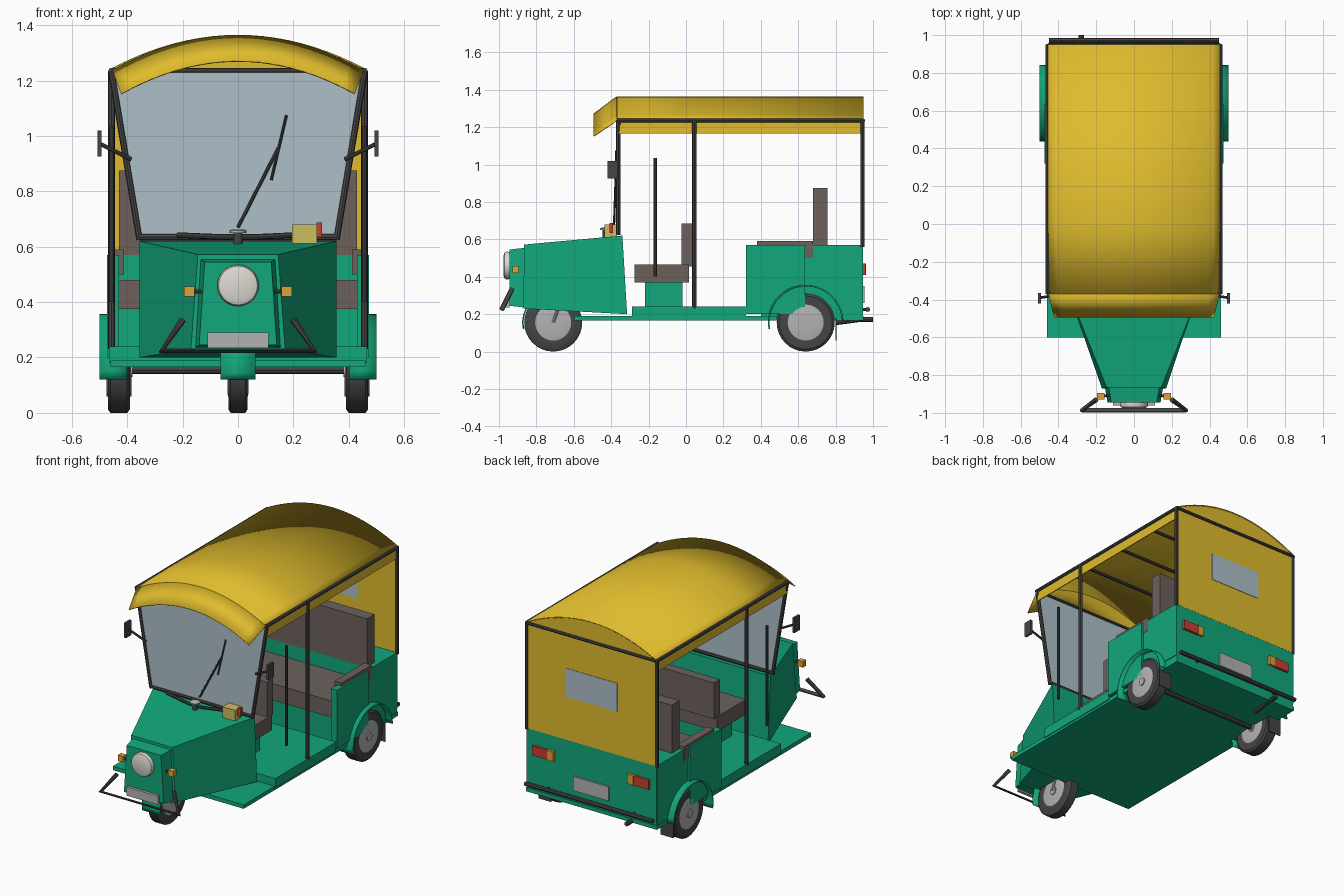
import bpy, bmesh, math
from mathutils import Matrix

if "Cube" in bpy.data.objects:
    bpy.data.objects.remove(bpy.data.objects["Cube"])

COLORS = {
    "green": (0.006, 0.39, 0.2), "yellow": (0.74, 0.5, 0.026), "brown": (0.15, 0.12, 0.108),
    "dark": (0.06, 0.06, 0.06), "light": (0.45, 0.45, 0.45), "glass": (0.42, 0.53, 0.58),
    "orange": (0.74, 0.36, 0.04), "red": (0.58, 0.05, 0.03), "cream": (0.6, 0.52, 0.12),
    "lamp": (0.72, 0.7, 0.64)}
MATS = {}
for key, c in COLORS.items():
    MATS[key] = bpy.data.materials.new(key + "_paint")
    MATS[key].diffuse_color = (*c, 1)


def add(name, mesh, color):
    ob = bpy.data.objects.new(name, mesh)
    bpy.context.collection.objects.link(ob)
    mesh.materials.clear()
    mesh.materials.append(MATS[color])
    return ob


def loft(name, rings, color, closed=True, thick=0):
    """Bridge rings of points; closed rings get end caps, open ones become sheets."""
    bm = bmesh.new()
    vs = [[bm.verts.new(p) for p in r] for r in rings]
    n = len(rings[0])
    for a, b in zip(vs, vs[1:]):
        for i in range(n if closed else n - 1):
            j = (i + 1) % n
            bm.faces.new((a[i], a[j], b[j], b[i]))
    if closed:
        bm.faces.new(vs[0])
        bm.faces.new(vs[-1])
    bmesh.ops.recalc_face_normals(bm, faces=bm.faces)
    me = bpy.data.meshes.new(name)
    bm.to_mesh(me)
    bm.free()
    ob = add(name, me, color)
    if thick:
        ob.modifiers.new("thickness", "SOLIDIFY").thickness = thick
        ob.modifiers["thickness"].offset = 0
    return ob


def box(name, x, y, z, color):
    rings = [[(a, y[0], z[0]), (a, y[1], z[0]), (a, y[1], z[1]), (a, y[0], z[1])] for a in x]
    return loft(name, rings, color)


def pair(name, x, y, z, color):
    for s, side in ((1, "right"), (-1, "left")):
        box(f"{name}_{side}", (s * x[0], s * x[1]), y, z, color)


def lathe(name, profile, centre, axis, color, n=32):
    """Revolve (offset, radius) pairs about the axis through centre."""
    rings = []
    for o, r in profile:
        ring = []
        for i in range(n):
            a = 2 * math.pi * i / n
            u, v = r * math.cos(a), r * math.sin(a)
            p = {"x": (o, u, v), "y": (u, o, v), "z": (u, v, o)}[axis]
            ring.append([c + d for c, d in zip(centre, p)])
        rings.append(ring)
    return loft(name, rings, color)


def tube(name, pts, r, color="dark"):
    cu = bpy.data.curves.new(name + "_path", "CURVE")
    cu.dimensions = "3D"
    cu.bevel_depth, cu.bevel_resolution, cu.use_fill_caps = r, 2, True
    sp = cu.splines.new("POLY")
    sp.points.add(len(pts) - 1)
    for p, q in zip(sp.points, pts):
        p.co = (*q, 1)
    tmp = bpy.data.objects.new(name + "_tmp", cu)
    bpy.context.collection.objects.link(tmp)
    me = bpy.data.meshes.new_from_object(tmp.evaluated_get(bpy.context.evaluated_depsgraph_get()))
    bpy.data.objects.remove(tmp)
    return add(name, me, color)


def tubes(name, pts, r, color="dark"):
    for s, side in ((1, "right"), (-1, "left")):
        tube(f"{name}_{side}", [(s * x, y, z) for x, y, z in pts], r, color)


def arch(y, hw, zs, zt, n=20):
    """Shallow roof arc from side to side."""
    return [(hw * t, y, zt - (zt - zs) * t * t) for t in (2 * i / n - 1 for i in range(n + 1))]


def fender(name, x0, x1, y, r, a0, a1, n=20):
    ang = [math.radians(a0 + (a1 - a0) * i / n) for i in range(n + 1)]
    loft(name, [[(x, y - r * math.cos(a), 0.155 + r * math.sin(a)) for a in ang] for x in (x0, x1)],
         "green", False, 0.008)


def wheel(name, x, y, w):
    c = (x, y, 0.155)
    lathe(name + "_tyre", [(-w, 0.1), (-w, 0.142), (-w * 0.75, 0.155), (w * 0.75, 0.155), (w, 0.142), (w, 0.1)],
          c, "x", "dark")
    k = w + 0.003
    lathe(name + "_rim", [(-k, 0.03), (-k, 0.085), (-k + .004, 0.1), (k - .004, 0.1), (k, 0.085), (k, 0.03)],
          c, "x", "light")
    lathe(name + "_hub", [(-k - 0.006, 0.025), (k + 0.006, 0.025)], c, "x", "light", 16)


# Floor
box("floor", (-0.46, 0.46), (-0.6, 0.95), (0.165, 0.19), "green")
box("raised_floor", (-0.465, 0.465), (-0.29, 0.32), (0.18, 0.24), "green")

# Front cowl and nose
loft("front_cowl", [
    [(-0.355, -0.315, 0.2), (0.355, -0.315, 0.2), (0.355, -0.34, 0.62), (-0.355, -0.34, 0.62)],
    [(-0.17, -0.87, 0.23), (0.17, -0.87, 0.23), (0.145, -0.865, 0.572), (-0.145, -0.865, 0.572)]], "green")
loft("nose", [
    [(-0.155, -0.86, 0.235), (0.155, -0.86, 0.235), (0.135, -0.86, 0.555), (-0.135, -0.86, 0.555)],
    [(-0.14, -0.945, 0.245), (0.14, -0.945, 0.245), (0.12, -0.945, 0.545), (-0.12, -0.945, 0.545)]], "green")
lathe("headlight", [(0.03, 0.066), (-0.012, 0.075), (-0.025, 0.07), (-0.032, 0.05)],
      (0, -0.945, 0.46), "y", "lamp")
box("front_plate", (-0.11, 0.11), (-0.962, -0.944), (0.235, 0.29), "light")
pair("front_indicator", (0.157, 0.195), (-0.928, -0.895), (0.42, 0.457), "orange")
tubes("indicator_stalk", [(0.12, -0.91, 0.438), (0.16, -0.91, 0.438)], 0.007)
tube("front_bumper", [(-0.2, -0.93, 0.335), (-0.275, -0.985, 0.225), (0.275, -0.985, 0.225),
                      (0.2, -0.93, 0.335)], 0.013)

# Wheels and fenders
wheel("front_wheel", 0, -0.71, 0.035)
fender("front_fender", -0.063, 0.063, -0.71, 0.162, -12, 150)
tubes("fork", [(0.045, -0.71, 0.155), (0.045, -0.66, 0.3)], 0.008, "light")
tube("rear_axle", [(-0.43, 0.64, 0.155), (0.43, 0.64, 0.155)], 0.015)
for s, side in ((1, "right"), (-1, "left")):
    wheel("rear_wheel_" + side, s * 0.43, 0.64, 0.04)
    fender("rear_fender_" + side, s * 0.4, s * 0.5, 0.64, 0.198, -10, 176)
pair("mudflap", (0.385, 0.475), (0.798, 0.804), (0.06, 0.18), "dark")

# Rear body
box("rear_deck", (-0.456, 0.456), (0.68, 0.945), (0.19, 0.57), "green")
pair("rear_side", (0.43, 0.46), (0.6, 0.944), (0.215, 0.57), "green")
pair("side_panel", (0.43, 0.473), (0.32, 0.635), (0.2, 0.57), "green")
box("bench_base", (-0.43, 0.43), (0.4, 0.68), (0.19, 0.375), "green")

# Seats
box("rear_bench", (-0.43, 0.43), (0.34, 0.68), (0.375, 0.48), "brown")
box("rear_backrest", (-0.43, 0.43), (0.68, 0.757), (0.565, 0.875), "brown")
pair("armrest", (0.412, 0.462), (0.38, 0.68), (0.5, 0.59), "brown")
box("driver_seat", (-0.23, 0.23), (-0.275, 0.015), (0.37, 0.465), "brown")
box("driver_backrest", (-0.22, 0.22), (-0.025, 0.035), (0.455, 0.685), "brown")
box("driver_seat_base", (-0.17, 0.17), (-0.22, -0.02), (0.24, 0.37), "green")

# Tail lights, plate, bumper, exhaust
pair("tail_light", (0.302, 0.41), (0.94, 0.96), (0.41, 0.47), "red")
pair("rear_indicator", (0.26, 0.302), (0.94, 0.962), (0.41, 0.47), "orange")
box("rear_plate", (-0.125, 0.125), (0.94, 0.955), (0.26, 0.35), "light")
tube("rear_bumper", [(-0.45, 0.972, 0.225), (0.45, 0.972, 0.225)], 0.013)
tubes("bumper_mount", [(0.3, 0.93, 0.225), (0.3, 0.972, 0.225)], 0.009)
tube("exhaust", [(-0.28, 0.8, 0.155), (-0.28, 0.93, 0.172), (-0.28, 1.0, 0.172)], 0.014)

# Roof, visor and canvas
loft("roof", [arch(0.95, 0.462, 1.238, 1.362), arch(0, 0.462, 1.238, 1.362),
              arch(-0.37, 0.45, 1.238, 1.362)], "yellow", False, 0.006)
loft("visor", [arch(-0.37, 0.452, 1.235, 1.362), arch(-0.492, 0.422, 1.152, 1.27)], "yellow", False, 0.006)
pair("roof_skirt", (0.451, 0.457), (-0.36, 0.945), (1.165, 1.24), "yellow")
loft("rear_canvas", [[(-0.455, y, 0.565)] + arch(y, 0.455, 1.238, 1.36) + [(0.455, y, 0.565)]
                     for y in (0.938, 0.946)], "yellow")
box("rear_window", (-0.18, 0.18), (0.935, 0.949), (0.84, 1.02), "glass")

# Tube frame
tubes("front_pillar", [(0.355, -0.362, 0.625), (0.457, -0.362, 1.235)], 0.012)
tubes("middle_pillar", [(0.457, 0.045, 0.23), (0.457, 0.045, 1.235)], 0.012)
tubes("rear_pillar", [(0.457, 0.943, 0.56), (0.457, 0.943, 1.235)], 0.011)
tubes("roof_rail", [(0.457, -0.37, 1.235), (0.457, 0.95, 1.235)], 0.011)
tubes("grab_pole", [(0.455, -0.165, 0.4), (0.455, -0.165, 1.035)], 0.009)
for i, y in enumerate((-0.362, 0.045, 0.345, 0.645, 0.948)):
    tube(f"roof_crossbar_{i}", [(-0.455, y, 1.235), (0.455, y, 1.235)], 0.01)

# Windscreen and wiper
loft("windscreen", [[(-0.355, y, 0.63), (0.355, y, 0.63), (0.452, y, 1.23), (-0.452, y, 1.23)]
                    for y in (-0.366, -0.36)], "glass")
tube("windscreen_sill", [(-0.355, -0.362, 0.635), (0.355, -0.362, 0.635)], 0.012)
tube("wiper_arm", [(0, -0.385, 0.67), (0.145, -0.375, 0.955)], 0.006)
tube("wiper_blade", [(0.12, -0.374, 0.84), (0.175, -0.374, 1.075)], 0.005)

# Handlebar and fare meter
tube("handlebar", [(-0.22, -0.4, 0.642), (-0.05, -0.43, 0.635), (0.05, -0.43, 0.635), (0.2, -0.4, 0.642)], 0.01)
lathe("steering_stem", [(-0.03, 0.017), (0.02, 0.017)], (0, -0.43, 0.635), "z", "dark", 16)
lathe("steering_cap", [(0, 0.03), (0.008, 0.03), (0.013, 0.02)], (0, -0.43, 0.65), "z", "light", 20)
box("meter", (0.195, 0.285), (-0.435, -0.37), (0.612, 0.68), "cream")
box("meter_flag", (0.283, 0.304), (-0.41, -0.39), (0.635, 0.687), "red")

# Mirrors
pair("mirror", (0.493, 0.507), (-0.42, -0.365), (0.925, 1.02), "dark")
tubes("mirror_arm", [(0.385, -0.372, 0.915), (0.495, -0.39, 0.97)], 0.007)

# Smooth rounded parts, keep edges sharp
bpy.ops.object.select_all(action="SELECT")
bpy.context.view_layer.objects.active = bpy.data.objects["roof"]
bpy.ops.object.shade_smooth_by_angle(angle=math.radians(35))

for m in bpy.data.materials:
    if m.users and not m.is_grease_pencil:
        m.use_nodes = True
        m.node_tree.nodes["Principled BSDF"].inputs["Base Color"].default_value = m.diffuse_color
